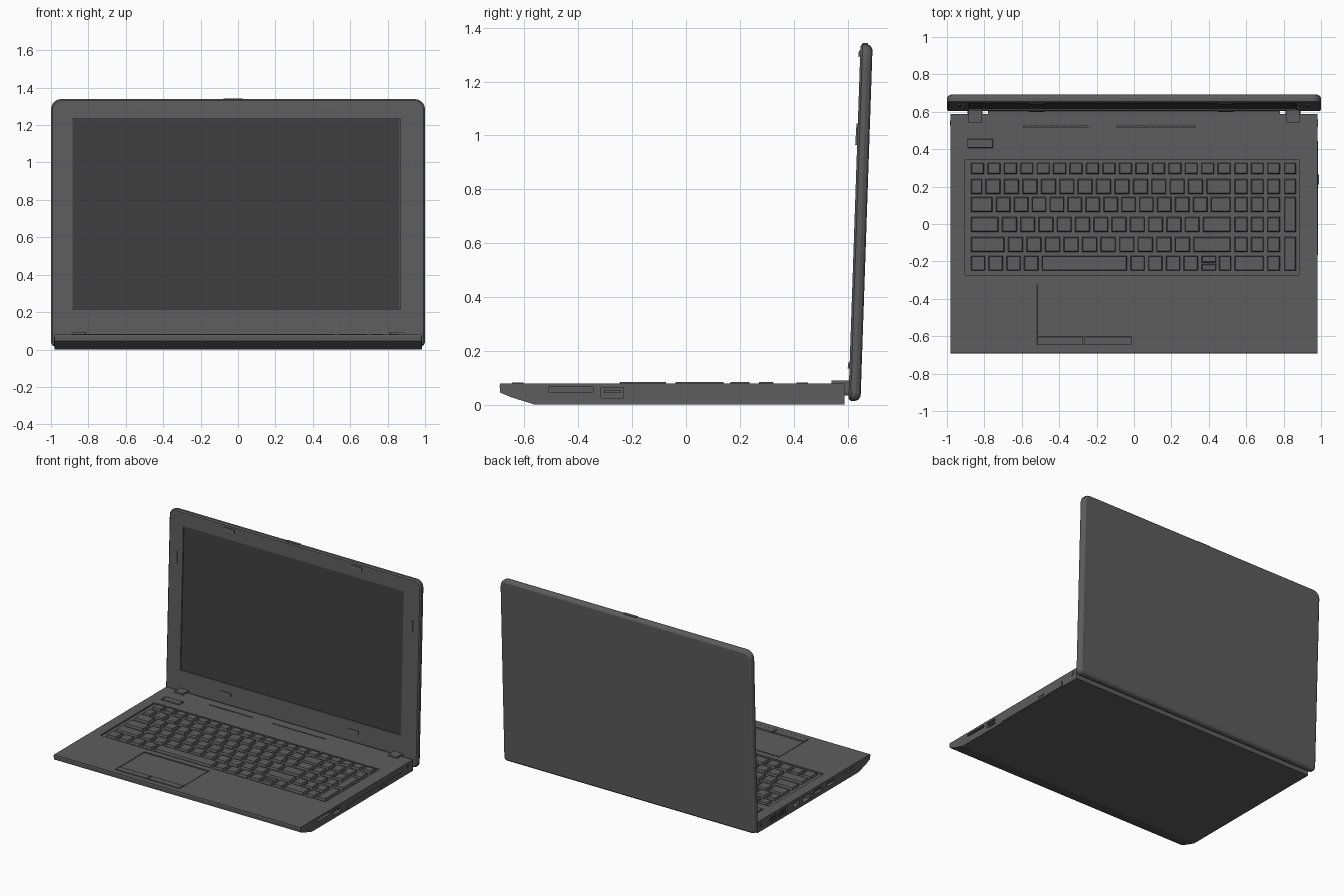
import bpy, bmesh, math
from mathutils import Matrix, Vector

if "Cube" in bpy.data.objects:
    bpy.data.objects.remove(bpy.data.objects["Cube"])


def material(name, v):
    m = bpy.data.materials.new(name)
    m.diffuse_color = (v, v, v, 1)
    m.use_nodes = True
    m.node_tree.nodes["Principled BSDF"].inputs["Base Color"].default_value = m.diffuse_color
    return m


BODY = material("dark_grey", 0.11)
DARK = material("screen_grey", 0.05)
# lid frame: x across, y = depth from the bezel backwards, z = height up the lid
LID = Matrix.Translation((0, 0.603, 0.015)) @ Matrix.Rotation(math.radians(-1.95), 4, 'X')


def finish(name, bm, mat=BODY, frame=None):
    bmesh.ops.recalc_face_normals(bm, faces=bm.faces)
    me = bpy.data.meshes.new(name)
    bm.to_mesh(me)
    bm.free()
    me.materials.append(mat)
    ob = bpy.data.objects.new(name, me)
    bpy.context.collection.objects.link(ob)
    if frame:
        ob.matrix_world = frame
    return ob


def boxes(name, spans, taper=0.0, mat=BODY, frame=None):
    """One object from boxes (x0,x1,y0,y1,z0,z1); taper pulls in the top edges."""
    bm = bmesh.new()
    for x0, x1, y0, y1, z0, z1 in spans:
        c = Vector(((x0 + x1) / 2, (y0 + y1) / 2, (z0 + z1) / 2))
        for v in bmesh.ops.create_cube(bm, size=1)['verts']:
            t = taper if v.co.z > 0 else 0
            v.co = c + Vector((v.co.x * (x1 - x0 - 2 * t), v.co.y * (y1 - y0 - 2 * t),
                               v.co.z * (z1 - z0)))
    return finish(name, bm, mat, frame)


def loft(name, rings, mat=BODY, frame=None):
    bm = bmesh.new()
    loops = [[bm.verts.new(p) for p in r] for r in rings]
    n = len(loops[0])
    for a, b in zip(loops, loops[1:]):
        for i in range(n):
            bm.faces.new((a[i], a[(i + 1) % n], b[(i + 1) % n], b[i]))
    bm.faces.new(loops[0])
    bm.faces.new(loops[-1])
    return finish(name, bm, mat, frame)


def cut(ob, spans):
    cutter = boxes("cutter", spans, frame=ob.matrix_world.copy())
    cutter.hide_render = True
    mod = ob.modifiers.new("cut", 'BOOLEAN')
    mod.operation, mod.solver, mod.object = 'DIFFERENCE', 'EXACT', cutter
    bpy.context.view_layer.update()
    dg = bpy.context.evaluated_depsgraph_get()
    me = bpy.data.meshes.new_from_object(ob.evaluated_get(dg))
    ob.modifiers.clear()
    ob.data = me
    bpy.data.objects.remove(cutter)


def cylinder_x(name, x0, x1, y, z, r, n=16):
    ring = [(y + r * math.cos(2 * math.pi * i / n), z + r * math.sin(2 * math.pi * i / n))
            for i in range(n)]
    return loft(name, [[(x, *p) for p in ring] for x in (x0, x1)])


# base: wedge profile extruded across x
TOP = 0.079
profile = [(-0.69, TOP), (-0.692, 0.07), (-0.69, 0.045), (-0.65, 0.028), (-0.56, 0.0),
           (0.588, 0.0), (0.588, TOP)]
base = loft("base", [[(x, y, z) for y, z in profile] for x in (-0.98, 0.98)])

# recesses in the deck and the sides
cuts = [(-0.905, 0.885, -0.272, 0.342, 0.068, 0.1),       # keyboard well
        (-0.522, -0.008, -0.652, -0.315, 0.072, 0.1),     # touchpad
        (-0.897, -0.749, 0.402, 0.461, 0.072, 0.1)]       # power button
for x0, x1 in ((-0.59, -0.24), (-0.09, 0.34)):            # speaker slots
    n = round((x1 - x0) / 0.025)
    cuts += [(x0 + i * 0.025, x0 + i * 0.025 + 0.018, 0.516, 0.525, 0.07, 0.1) for i in range(n)]
cuts += [(0.95, 1.1, -0.51, -0.345, 0.048, 0.065),        # card slot
         (0.93, 1.1, -0.315, -0.232, 0.025, 0.063)]       # right usb
left_ports = [(-0.50, -0.47, 0.04, 0.06), (-0.42, -0.39, 0.04, 0.06), (-0.29, -0.20, 0.03, 0.06),
              (-0.15, -0.06, 0.03, 0.06), (-0.01, 0.07, 0.02, 0.06), (0.11, 0.18, 0.025, 0.06)]
left_ports += [(0.25 + i * 0.024, 0.262 + i * 0.024, 0.02, 0.06) for i in range(9)]
cuts += [(-1.1, -0.94, *p) for p in left_ports]
cut(base, cuts)

# port tongues, drive and jack
boxes("usb_tongues", [(0.925, 0.975, -0.305, -0.242, 0.044, 0.054),
                      (-0.975, -0.935, -0.28, -0.21, 0.045, 0.053),
                      (-0.975, -0.935, -0.14, -0.07, 0.045, 0.053)])
boxes("optical_drive", [(0.9, 0.985, -0.165, 0.445, 0.004, 0.041)])
boxes("drive_button", [(0.98, 0.99, 0.21, 0.265, 0.019, 0.029)])
cylinder_x("power_jack", 0.96, 0.984, 0.54, 0.056, 0.018)
cylinder_x("lock_port", -0.984, -0.96, 0.54, 0.05, 0.014)

# touchpad and buttons
boxes("touchpad", [(-0.518, -0.012, -0.596, -0.323, 0.07, 0.078)], 0.001)
boxes("touchpad_buttons", [(-0.518, -0.272, -0.648, -0.602, 0.07, 0.082),
                           (-0.266, -0.012, -0.648, -0.602, 0.07, 0.082)], 0.002)
boxes("power_button", [(-0.892, -0.754, 0.407, 0.456, 0.07, 0.082)], 0.003)

# keyboard: y spans and relative key widths for each row
ROWS = [((0.267, 0.328), [1] * 16),
        ((0.160, 0.240), [0.8] + [1] * 12 + [1.5]),
        ((0.064, 0.144), [1.4] + [1] * 12 + [1.3]),
        ((-0.043, 0.037), [1.7] + [1] * 11 + [1.7]),
        ((-0.150, -0.070), [2] + [1] * 10 + [2.2]),
        ((-0.250, -0.170), [1] * 4 + [5] + [1] * 4)]
GAP, KZ = 0.018, (0.066, 0.084)
keys = []


def key(x0, x1, y0, y1):
    keys.append((x0, x1, y0, y1, *KZ))


for r, ((y0, y1), widths) in enumerate(ROWS):
    end = {0: 0.535, 5: 0.36}.get(r, 0.535)
    x, unit = -0.872, (end + 0.872) / sum(widths)
    for w in widths:
        key(x, x + w * unit - GAP, y0, y1)
        x += w * unit
key(0.36, 0.44, -0.206, -0.17)                            # up / down arrows
key(0.36, 0.44, -0.25, -0.214)
key(0.455, 0.52, -0.25, -0.17)
COLS = [(0.537, 0.608), (0.626, 0.694), (0.712, 0.780), (0.803, 0.866)]
for r, ((y0, y1), _) in enumerate(ROWS):                  # number pad
    if r < 5:
        for c in COLS[:3]:
            key(*c, y0, y1)
    if r < 2:
        key(*COLS[3], y0, y1)
key(0.537, 0.694, -0.25, -0.17)
key(*COLS[2], -0.25, -0.17)
key(*COLS[3], -0.043, 0.144)
key(*COLS[3], -0.25, -0.07)
boxes("keys", keys, 0.005)


# lid shell: rounded outline lofted through its thickness
def outline(inset, depth, seg=5):
    pts = []
    for k, (sx, top) in enumerate(((1, 1), (-1, 1), (-1, 0), (1, 0))):
        r = 0.055 if top else 0.03
        cx, cz = sx * (1 - r), (1.325 - r if top else r)
        for i in range(seg + 1):
            a = math.pi / 2 * (k + i / seg)
            pts.append((cx + (r - inset) * math.cos(a), depth, cz + (r - inset) * math.sin(a)))
    return pts


lid = loft("lid", [outline(0.008, 0), outline(0, 0.008), outline(0, 0.026),
                   outline(0.006, 0.038), outline(0.018, 0.045)], frame=LID)
cut(lid, [(-0.886, 0.866, -0.1, 0.009, 0.2, 1.221)])
boxes("screen", [(-0.884, 0.864, 0.005, 0.012, 0.202, 1.219)], mat=DARK, frame=LID)

# bezel bumpers, camera and latch lip
pads = [(x - 0.042, x + 0.042, -0.007, 0.004, z - 0.011, z + 0.011)
        for x in (-0.52, 0.49) for z in (0.13, 1.29)]
pads += [(x - 0.01, x + 0.01, -0.007, 0.004, 0.95, 1.03) for x in (-0.935, 0.935)]
boxes("bezel_bumpers", pads, 0.002, frame=LID)
boxes("camera_lip", [(-0.08, 0.03, 0.004, 0.03, 1.31, 1.329)], 0.003, frame=LID)

# hinges
for side, s in (("left", -1), ("right", 1)):
    x0, x1 = sorted((s * 0.81, s * 0.89))
    boxes(side + "_hinge", [(x0, x1, 0.535, 0.612, 0.05, 0.09)], 0.006)
    cylinder_x(side + "_hinge_barrel", x0 + 0.004, x1 - 0.004, 0.597, 0.064, 0.026)
boxes("hinge_cover", [(-0.78, 0.78, 0.58, 0.61, 0.035, 0.072)])
